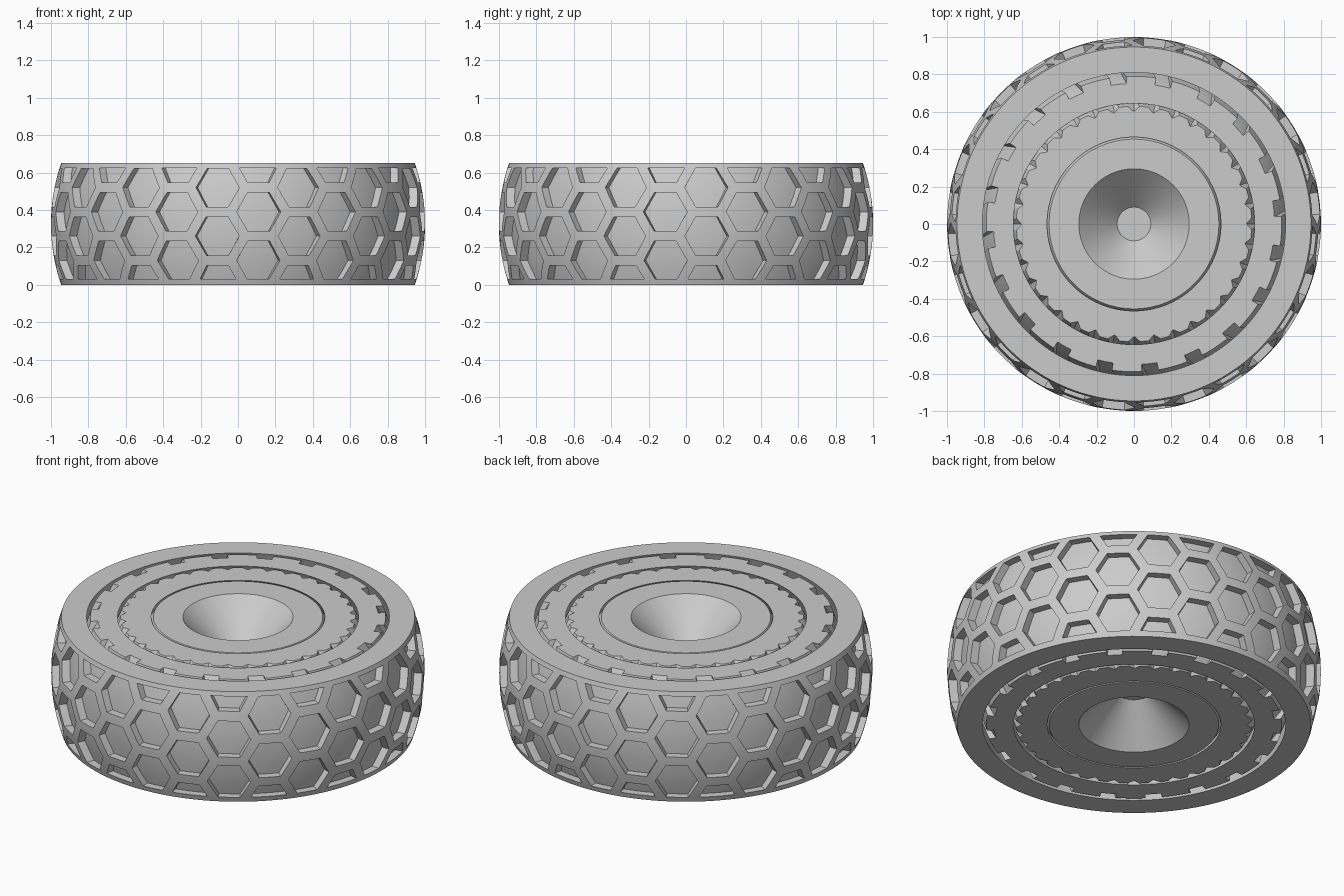
import bpy, bmesh, math
from math import sin, cos, pi, sqrt, radians

cube = bpy.data.objects.get("Cube")
if cube:
    bpy.data.objects.remove(cube, do_unlink=True)

H = 0.65          # height of every ring
MID = H / 2

grey = bpy.data.materials.new("light grey plastic")
grey.use_nodes = True
colour = (0.6, 0.6, 0.6, 1)
grey.diffuse_color = colour
grey.node_tree.nodes["Principled BSDF"].inputs["Base Color"].default_value = colour


def add_object(name, bm):
    bmesh.ops.recalc_face_normals(bm, faces=bm.faces[:])
    mesh = bpy.data.meshes.new(name)
    bm.to_mesh(mesh)
    bm.free()
    obj = bpy.data.objects.new(name, mesh)
    bpy.context.collection.objects.link(obj)
    mesh.materials.append(grey)
    return obj


def sphere_radius(radius, z):
    return sqrt(radius ** 2 - (z - MID) ** 2)


def arc(radius, steps=16):
    # Slice of a sphere from bottom to top, as (r, z)
    heights = [H * i / steps for i in range(steps + 1)]
    return [(sphere_radius(radius, z), z) for z in heights]


def lathe(name, profile, closed, steps=168):
    bm = bmesh.new()
    verts = [bm.verts.new((r, 0, z)) for r, z in profile]
    pairs = list(zip(verts, verts[1:]))
    if closed:
        pairs.append((verts[-1], verts[0]))
    edges = [bm.edges.new(p) for p in pairs]
    bmesh.ops.spin(bm, geom=verts + edges, cent=(0, 0, 0), axis=(0, 0, 1),
                   angle=2 * pi, steps=steps)
    bmesh.ops.remove_doubles(bm, verts=bm.verts[:], dist=1e-4)
    return add_object(name, bm)


def add_pocket(bm, rows, outer, cols=6):
    # Rows hold (z, start angle, end angle, floor radius, extra depth at centre)
    grid = []
    for z, a0, a1, floor, dip in rows:
        line = []
        for i in range(cols + 1):
            t = i / cols
            a = a0 + (a1 - a0) * t
            r = floor - dip * (1 - abs(2 * t - 1))
            line.append(bm.verts.new((r * cos(a), r * sin(a), z)))
        grid.append(line)
    faces = [bm.faces.new((p[i], p[i + 1], q[i + 1], q[i]))
             for p, q in zip(grid, grid[1:]) for i in range(cols)]
    new = bmesh.ops.extrude_face_region(bm, geom=faces, use_keep_orig=True)
    for v in new["geom"]:
        if isinstance(v, bmesh.types.BMVert):
            s = outer / v.co.xy.length
            v.co.x *= s
            v.co.y *= s


def cut(obj, bm):
    cutter = add_object("cutter", bm)
    cutter.hide_render = True
    mod = obj.modifiers.new("pockets", 'BOOLEAN')
    mod.operation = 'DIFFERENCE'
    mod.solver = 'EXACT'
    mod.object = cutter
    bpy.context.view_layer.objects.active = obj
    bpy.ops.object.modifier_apply(modifier=mod.name)
    bpy.data.objects.remove(cutter, do_unlink=True)


# Rings nested as slices of concentric spheres
outer_ring = lathe("outer_tread_ring", arc(1.0) + arc(0.873)[::-1], True)
middle_ring = lathe("middle_ring", arc(0.854) + arc(0.722)[::-1], True)
inner_ring = lathe("inner_ring", arc(0.708) + arc(0.567)[::-1], True)

# Core with a conical dish in both ends
dish = [(0.295, H), (0.09, H - 0.205), (0, H - 0.205)]
core = lathe("core", [(r, H - z) for r, z in dish[::-1]] + arc(0.558) + dish, False)

# Hexagonal tread pockets, alternate columns shifted by half a row
COLS, PITCH, HALF, CORNER, DEPTH = 28, 0.26, 0.103, 0.119, 0.045
bm = bmesh.new()
for c in range(COLS):
    a = -pi / 2 + (c - 0.5) * 2 * pi / COLS
    for k in range(3):
        zc = PITCH * (k + 0.5 * (c % 2))
        low, high = max(zc - HALF, 0.03), min(zc + HALF, H - 0.025)
        levels = {low, high, (low + zc) / 2, (high + zc) / 2, zc}
        rows = []
        for z in sorted(z for z in levels if low <= z <= high):
            w = CORNER * (1 - abs(z - zc) / (2 * HALF))
            rows.append((z, a - w, a + w, sphere_radius(1, z) - DEPTH, 0))
        add_pocket(bm, rows, 1.05)
cut(outer_ring, bm)

# Slanted notches in both rims of the middle ring
bm = bmesh.new()
for c in range(20):
    a = radians(6 + 18 * c)
    w, skew = radians(3.2), radians(3)
    for flip in (False, True):
        rows = []
        for z, r, s in ((H + 0.01, 0.745, 0), (H - 0.14, 0.84, skew)):
            rows.append((H - z if flip else z, a - w + s, a + w + s, r, 0))
        add_pocket(bm, rows, 0.9, 2)
cut(middle_ring, bm)

# Pointed notches in both rims of the inner ring
bm = bmesh.new()
for c in range(36):
    a = radians(10 * c)
    w = radians(4)
    for flip in (False, True):
        rows = []
        for z, r, dip in ((H + 0.01, 0.635, 0.04), (H - 0.13, 0.705, 0.01)):
            rows.append((H - z if flip else z, a - w, a + w, r, dip))
        add_pocket(bm, rows, 0.78, 2)
cut(inner_ring, bm)

# Smooth curved walls, crisp rims
bpy.ops.object.select_all(action='DESELECT')
for obj in (outer_ring, middle_ring, inner_ring, core):
    obj.select_set(True)
bpy.context.view_layer.objects.active = core
bpy.ops.object.shade_smooth_by_angle(angle=radians(25))
